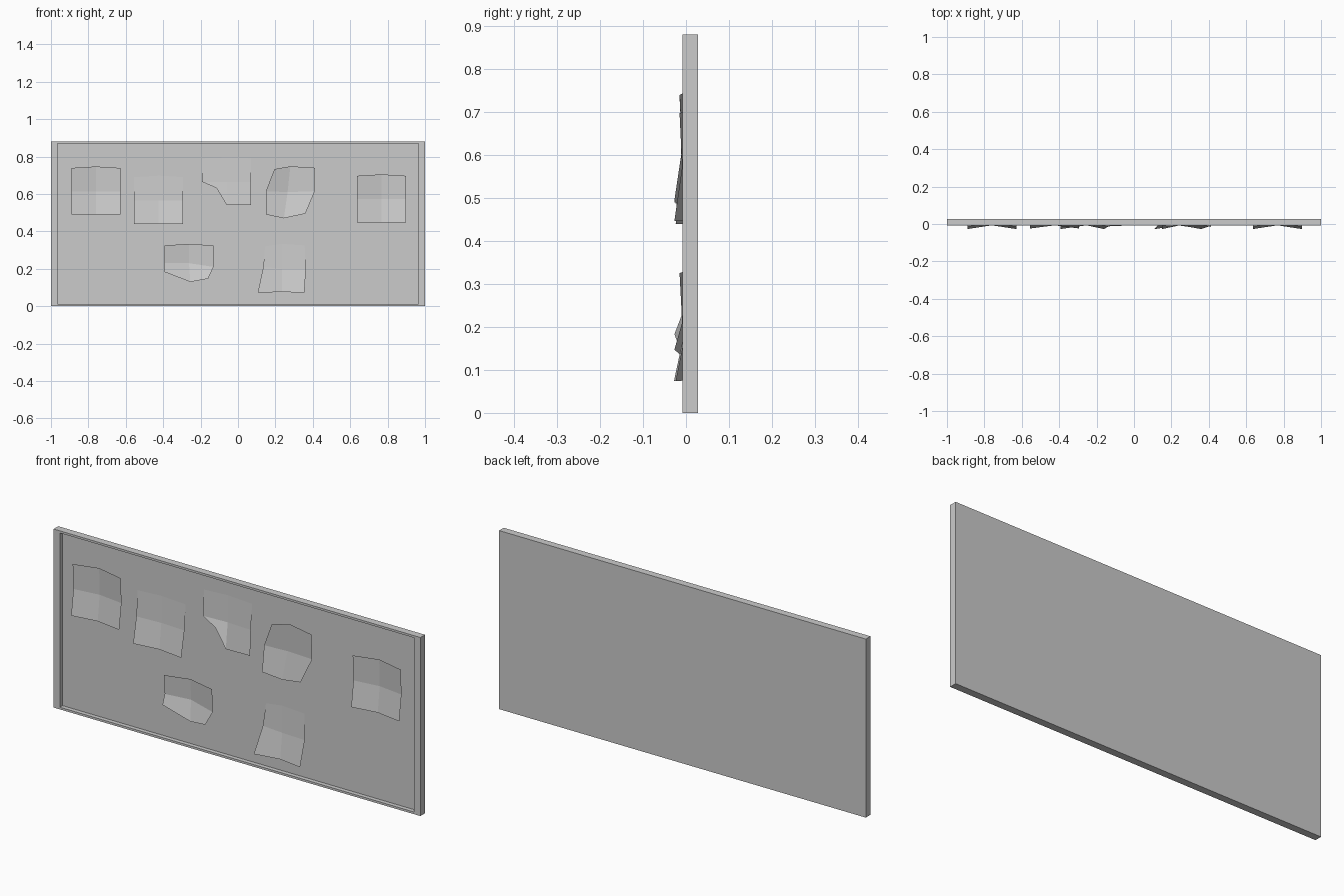
import bpy, bmesh

if "Cube" in bpy.data.objects:
    bpy.data.objects.remove(bpy.data.objects["Cube"])

FRONT, BACK, RECESS = -0.008, 0.028, 0.013   # y of frame face, back, recessed board


def add_object(name, bm):
    mesh = bpy.data.meshes.new(name)
    bm.to_mesh(mesh)
    bm.free()
    obj = bpy.data.objects.new(name, mesh)
    bpy.context.collection.objects.link(obj)
    return obj


# Framed board: box with its front face inset and pushed back
bm = bmesh.new()
bmesh.ops.create_cube(bm, size=1)
for v in bm.verts:
    v.co = (v.co.x * 2, BACK if v.co.y > 0 else FRONT, 0.88 * (v.co.z + 0.5))
front = min(bm.faces, key=lambda f: f.calc_center_median().y)
bmesh.ops.inset_region(bm, faces=[front], thickness=0.015)
for v in front.verts:
    v.co.x = 0.965 if v.co.x > 0 else -0.965
pushed = bmesh.ops.extrude_discrete_faces(bm, faces=[front])["faces"][0]
for v in pushed.verts:
    v.co.y = RECESS
add_object("notice_board", bm)

# Depths of a 3 x 3 point sheet, rows from top to bottom
CURLED = [(-0.015, 0.004, -0.015), (-0.009, 0.008, -0.009), (-0.027, -0.007, -0.027)]
FLAT_TOP = [(0.011, 0.009, 0.011), (0.001, 0.008, 0.001), (-0.024, -0.007, -0.024)]


def paper(name, x, z, depths, moved=None):
    """Folded sheet; moved holds (row, column): (x, z[, y]) of torn or bent points."""
    bm = bmesh.new()
    grid = []
    for r in range(3):
        row = []
        for c in range(3):
            px, py = x + 0.131 * (c - 1), depths[r][c]
            pz = z + 0.125 * (1 - r) + (0.008 if (r, c) == (0, 1) else 0)
            if moved and (r, c) in moved:
                m = moved[r, c]
                px, pz = m[0], m[1]
                py = m[2] if len(m) > 2 else py
            row.append(bm.verts.new((px, py, pz)))
        grid.append(row)
    for r in range(2):
        for c in range(2):
            bm.faces.new((grid[r][c], grid[r + 1][c], grid[r + 1][c + 1], grid[r][c + 1]))
    add_object(name, bm)


# Pinned sheets, upper row
paper("paper_far_left", -0.76, 0.614, CURLED)
paper("paper_left", -0.424, 0.565, FLAT_TOP)
paper("paper_torn", -0.062, 0.665, FLAT_TOP,
      {(2, 0): (-0.115, 0.632, -0.012), (2, 1): (-0.06, 0.54, -0.009),
       (2, 2): (0.07, 0.54, -0.006)})
paper("paper_round", 0.28, 0.615, CURLED,
      {(0, 0): (0.195, 0.733), (1, 1): (0.265, 0.61), (2, 0): (0.15, 0.49),
       (2, 1): (0.245, 0.47), (2, 2): (0.36, 0.495)})
paper("paper_far_right", 0.767, 0.572, CURLED)

# Pinned sheets, lower row
paper("paper_low_left", -0.262, 0.2, CURLED,
      {(1, 0): (-0.393, 0.23), (1, 1): (-0.262, 0.23), (1, 2): (-0.131, 0.21),
       (2, 0): (-0.393, 0.183), (2, 1): (-0.255, 0.13), (2, 2): (-0.16, 0.147)})
paper("paper_low_right", 0.235, 0.2, FLAT_TOP,
      {(0, 0): (0.145, 0.32), (1, 0): (0.135, 0.21), (2, 0): (0.106, 0.074, -0.028),
       (0, 2): (0.356, 0.325), (1, 2): (0.363, 0.2), (2, 2): (0.355, 0.074)})
